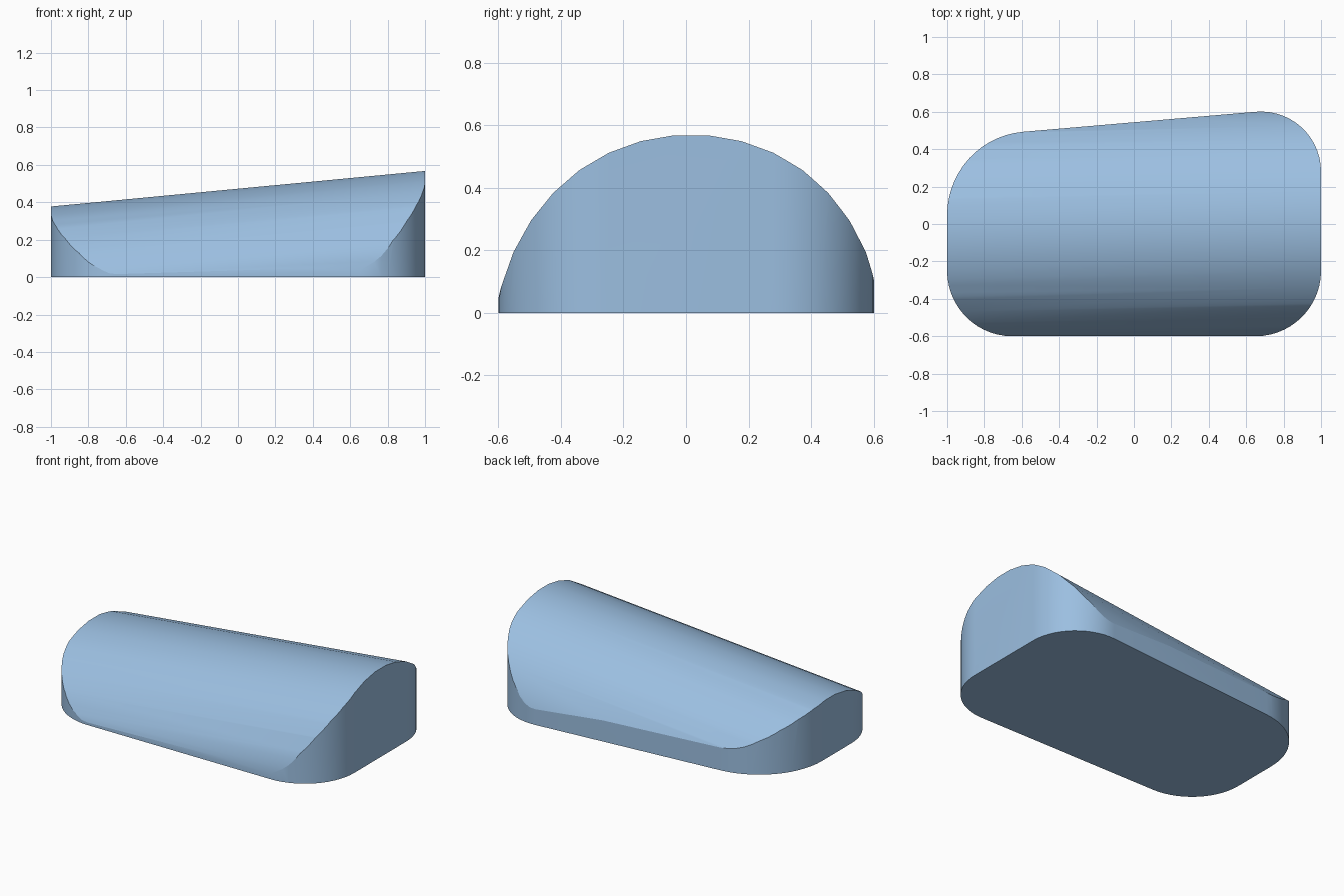
import bpy, bmesh, math
from mathutils import Vector

if "Cube" in bpy.data.objects:
    bpy.data.objects.remove(bpy.data.objects["Cube"])

RADIUS = 0.622      # radius of the arched top
SEGMENTS = 36


def make_object(name, bm):
    bmesh.ops.recalc_face_normals(bm, faces=bm.faces[:])
    mesh = bpy.data.meshes.new(name)
    bm.to_mesh(mesh)
    bm.free()
    obj = bpy.data.objects.new(name, mesh)
    bpy.context.collection.objects.link(obj)
    return obj


def loft(name, ring_a, ring_b):
    """Closed solid between two matching rings."""
    bm = bmesh.new()
    a = [bm.verts.new(p) for p in ring_a]
    b = [bm.verts.new(p) for p in ring_b]
    n = len(a)
    for i in range(n):
        j = (i + 1) % n
        bm.faces.new((a[i], a[j], b[j], b[i]))
    bm.faces.new(a[::-1])
    bm.faces.new(b)
    return make_object(name, bm)


def rounded(corners, steps=14):
    """Round each (x, y, tangent length) corner with an arc."""
    pts = []
    for i, (x, y, t) in enumerate(corners):
        p = Vector((x, y, 0))
        u = (Vector((*corners[i - 1][:2], 0)) - p).normalized()
        v = (Vector((*corners[(i + 1) % len(corners)][:2], 0)) - p).normalized()
        half = u.angle(v) / 2
        c = p + (u + v).normalized() * (t / math.cos(half))
        r = t * math.tan(half)
        a, b = (p + u * t - c).normalized(), (p + v * t - c).normalized()
        pts += [c + a.slerp(b, k / steps).normalized() * r for k in range(steps + 1)]
    return pts


def arch_ring(x):
    """Circle at x; its crest drops toward the left, its front foot stays at y = -0.6."""
    zc = 0.475 + 0.095 * x - RADIUS
    yc = -0.6 + math.sqrt(RADIUS ** 2 - zc ** 2)
    angles = [2 * math.pi * (i + 0.5) / SEGMENTS for i in range(SEGMENTS)]
    return [(x, yc + RADIUS * math.sin(a), zc + RADIUS * math.cos(a)) for a in angles]


# Body: rounded footprint with a slanted back wall
outline = rounded([(-1, -0.6, 0.35), (1, -0.6, 0.35), (1, 0.63, 0.35), (-1, 0.458, 0.41)])
body = loft("arched_body", outline, [p + Vector((0, 0, 0.8)) for p in outline])

# Arched top: a tilted cylinder that trims the body
cutter = loft("arch_cutter", arch_ring(-1.2), arch_ring(1.2))
cutter.hide_render = True

mod = body.modifiers.new("arch", 'BOOLEAN')
mod.operation = 'INTERSECT'
mod.solver = 'EXACT'
mod.object = cutter
bpy.context.view_layer.objects.active = body
body.select_set(True)
bpy.ops.object.modifier_apply(modifier="arch")
bpy.data.objects.remove(cutter)

mat = bpy.data.materials.new("light blue")
mat.diffuse_color = (0.33, 0.52, 0.75, 1)
mat.use_nodes = True
mat.node_tree.nodes["Principled BSDF"].inputs["Base Color"].default_value = mat.diffuse_color
body.data.materials.clear()
body.data.materials.append(mat)
bpy.ops.object.shade_smooth_by_angle(angle=math.radians(20))
